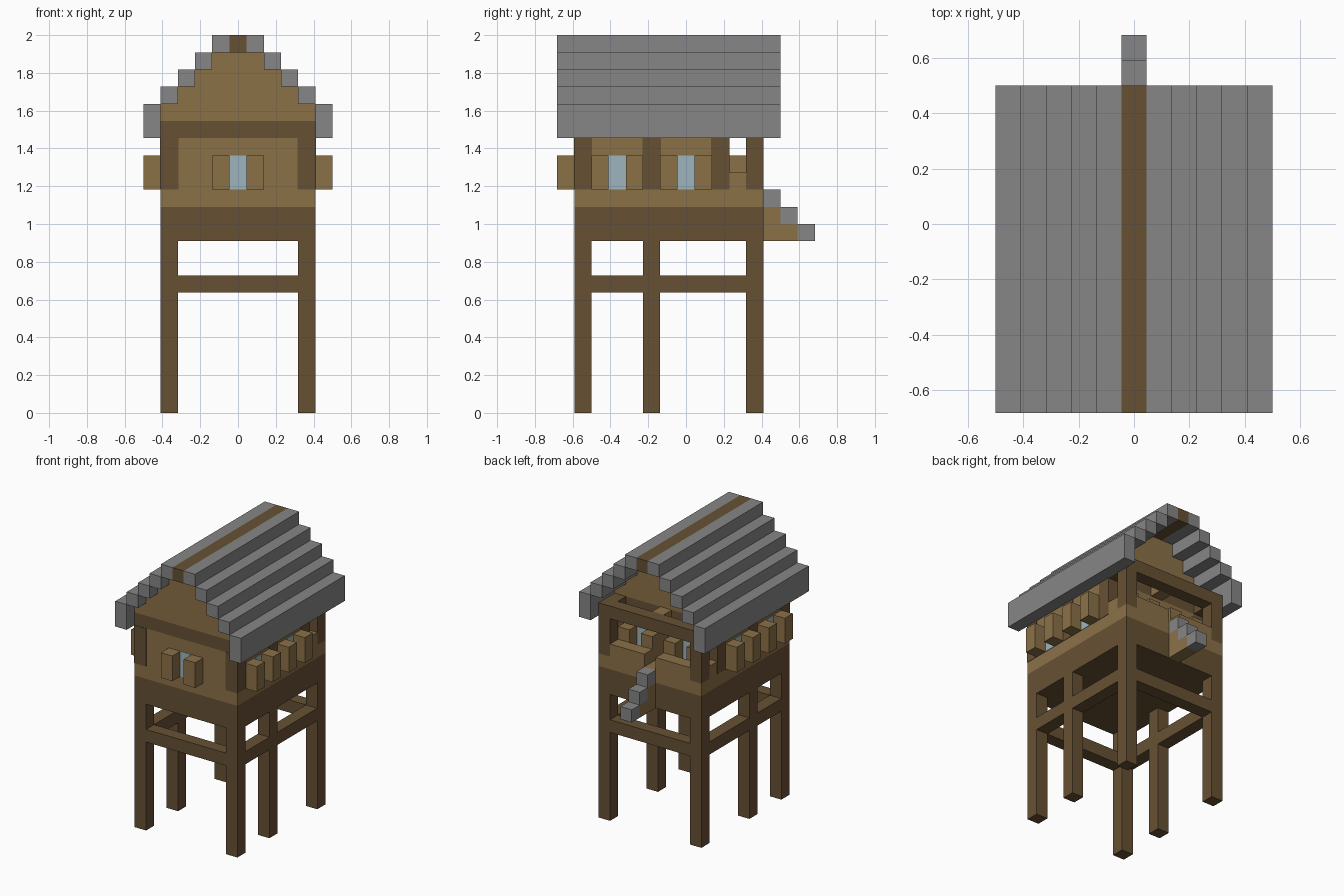
import bpy
import bmesh

cube = bpy.data.objects.get("Cube")
if cube:
    bpy.data.objects.remove(cube, do_unlink=True)

U = 1 / 11      # one building block
E = 0.03        # slight outset, in blocks, for inlaid parts


def material(name, rgb):
    m = bpy.data.materials.new(name)
    m.use_nodes = True
    m.diffuse_color = (*rgb, 1)
    bsdf = m.node_tree.nodes["Principled BSDF"]
    bsdf.inputs["Base Color"].default_value = (*rgb, 1)
    bsdf.inputs["Roughness"].default_value = 0.9
    return m


plank = material("light planks", (0.26, 0.165, 0.064))
timber = material("dark timber", (0.134, 0.081, 0.034))
stone = material("grey stone", (0.24, 0.24, 0.24))
glass = material("pale blue glass", (0.34, 0.46, 0.51))


def blocks(name, mat, boxes):
    """One object from boxes given as (x range, y range, z range) in blocks."""
    bm = bmesh.new()
    for ranges in boxes:
        verts = bmesh.ops.create_cube(bm, size=1)["verts"]
        for v in verts:
            for i, (lo, hi) in enumerate(ranges):
                v.co[i] = (lo if v.co[i] < 0 else hi) * U
    mesh = bpy.data.meshes.new(name)
    bm.to_mesh(mesh)
    bm.free()
    mesh.materials.append(mat)
    ob = bpy.data.objects.new(name, mesh)
    bpy.context.collection.objects.link(ob)
    return ob


def cell(c, grow=0):
    return (c - 0.5 - grow, c + 0.5 + grow)


def both(boxes):
    """Add the mirror image across x = 0."""
    return boxes + [((-x[1], -x[0]), y, z) for x, y, z in boxes]


FULL, INNER = (-4.5, 4.5), (-3.5, 3.5)
HOUSE, BASE = (-6.5, 2.5), (-6.5, 4.5)

# Stilts and the ring of braces
blocks("stilts", timber, both([(cell(4), cell(y), (0, 10)) for y in (-6, -2, 4)]))
blocks("brace_ring", timber,
       [(INNER, cell(y), (7, 8)) for y in (-6, 4)]
       + both([(cell(4), (-5.5, -2.5), (7, 8)), (cell(4), (-1.5, 3.5), (7, 8))]))

# Floor platform
blocks("platform", timber, [(FULL, BASE, (10, 12))])
blocks("plank_floor", plank, [(FULL, BASE, (12, 13))])

# Cabin with a doorway open to the porch
blocks("cabin_walls", plank,
       [(FULL, (-6.5, 1.5), (13, 16)), (cell(0), (1.5, 2.5), (15, 16))]
       + both([((0.5, 4.5), (1.5, 2.5), (13, 16))]))
blocks("wall_posts", timber,
       both([(cell(4, E), cell(y, E), (13, 16)) for y in (-6, -2, 2)]))
blocks("wall_plate", timber, [(FULL, HOUSE, (16, 17))])

# Porch posts, beams and railing
blocks("porch_posts", timber, both([(cell(4), cell(4), (13, 16))]))
blocks("porch_beams", timber,
       [(FULL, cell(4), (16, 17))] + both([(cell(4), cell(3), (16, 17))]))
blocks("porch_railing", plank,
       both([((0.5, 3.5), cell(4), (13, 14)), (cell(4), cell(3), (13, 14))]))
blocks("door_canopy", plank, [(cell(0), cell(3), (16, 17))])

# Stepped gable
blocks("gable", plank,
       [((-w, w), HOUSE, (z, z + 1)) for w, z in zip((4.5, 3.5, 2.5, 1.5), range(17, 21))])

# Windows with a shutter on either side
WINDOW = (13, 15)
blocks("window_panes", glass,
       [(cell(0), (-6.5 - E, -6), WINDOW)]
       + both([((4, 4.5 + E), cell(y), WINDOW) for y in (-4, 0)])
       + both([(cell(2), (2, 2.5 + E), WINDOW)]))
blocks("shutters", plank,
       both([(cell(1), cell(-7), WINDOW)])
       + both([(cell(5), cell(y + s), WINDOW) for y in (-4, 0) for s in (-1, 1)])
       + both([(cell(x), cell(3), WINDOW) for x in (1, 3)]))

# Stepped roof with a timber ridge
ROOF = (-7.5, 5.5)
blocks("roof_steps", stone,
       both([(cell(5), ROOF, (16, 18))]
            + [(cell(5 - i), ROOF, (17 + i, 18 + i)) for i in range(1, 5)]))
blocks("roof_ridge", timber, [(cell(0), ROOF, (21, 22))])

# Back stairs
blocks("stair_treads", stone,
       [(cell(0), cell(5 + i), (12 - i, 13 - i)) for i in range(3)])
blocks("stair_base", plank,
       [(cell(0), cell(5), (10, 12)), (cell(0), cell(6), (10, 11))])
